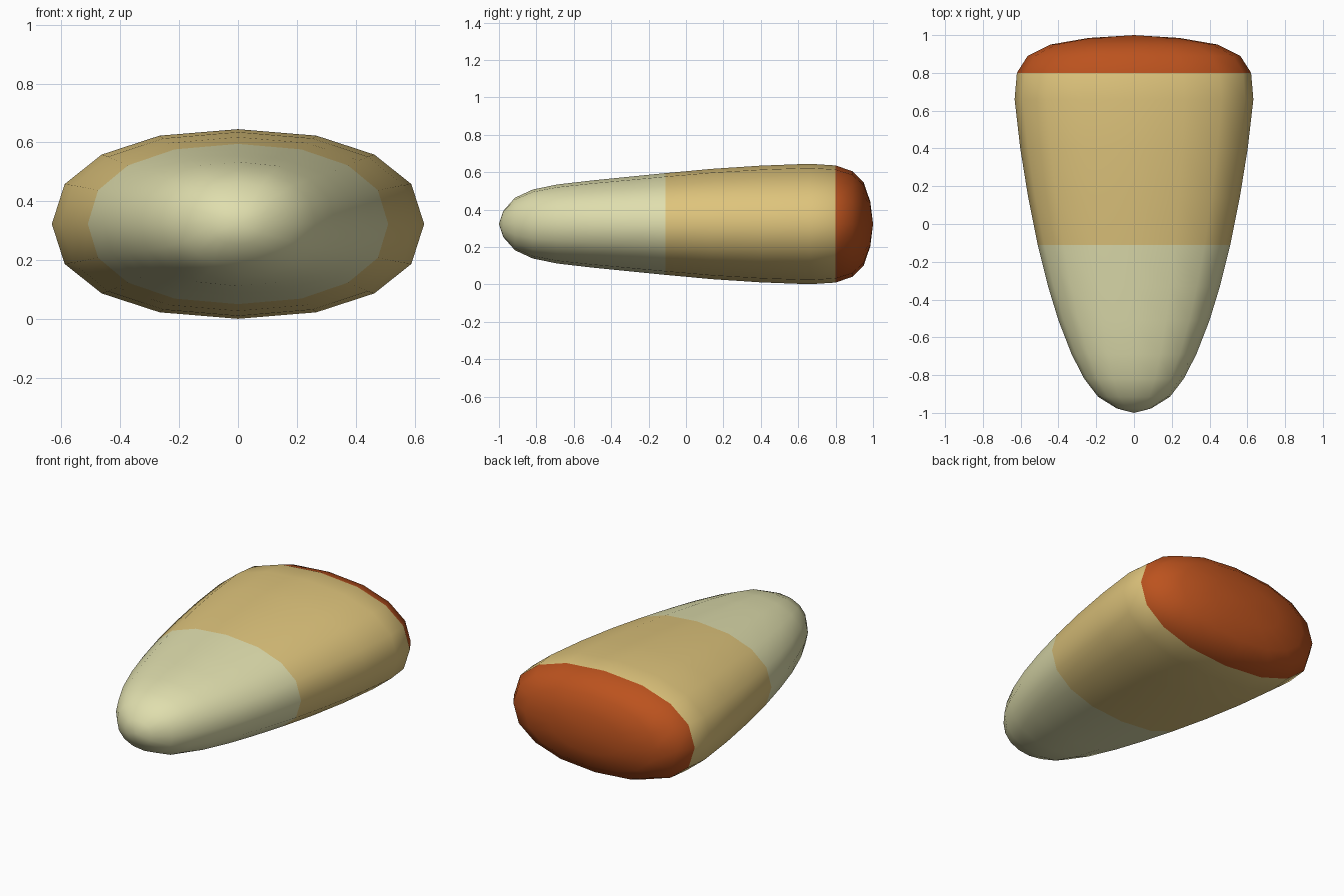
import bpy, bmesh
from math import sin, cos, pi, copysign

if "Cube" in bpy.data.objects:
    bpy.data.objects.remove(bpy.data.objects["Cube"])

SEGS = 16
CZ = 0.323
# Stations: y, half width, half height
NOSE = [(-0.977, 0.09, 0.07), (-0.915, 0.19, 0.14), (-0.82, 0.263, 0.184),
        (-0.69, 0.33, 0.211), (-0.51, 0.40, 0.232), (-0.33, 0.455, 0.25),
        (-0.11, 0.51, 0.272)]
MIDDLE = [(0.14, 0.56, 0.295), (0.40, 0.602, 0.312), (0.66, 0.632, 0.322),
          (0.80, 0.62, 0.313)]
CAP = [(0.89, 0.563, 0.282), (0.95, 0.443, 0.222), (0.985, 0.24, 0.12)]


def squash(v):
    # slightly squared ellipse
    return copysign(abs(v) ** 0.9, v) if abs(v) > 1e-6 else 0.0


def material(name, color):
    m = bpy.data.materials.new(name)
    m.diffuse_color = (*color, 1)
    m.use_nodes = True
    m.node_tree.nodes["Principled BSDF"].inputs["Base Color"].default_value = m.diffuse_color
    return m


bm = bmesh.new()
stations = NOSE + MIDDLE + CAP
rings = [[bm.verts.new((w * squash(cos(2 * pi * i / SEGS)), y,
                        CZ + h * squash(sin(2 * pi * i / SEGS))))
          for i in range(SEGS)] for y, w, h in stations]
tip = bm.verts.new((0, -1, CZ))
end = bm.verts.new((0, 1, CZ))


def face(verts, slot):
    f = bm.faces.new(verts)
    f.material_index = slot
    f.smooth = True


# Skin between rings, with a colour band per section
for k in range(len(rings) - 1):
    slot = 0 if k < len(NOSE) - 1 else 1 if k < len(NOSE + MIDDLE) - 1 else 2
    for i in range(SEGS):
        j = (i + 1) % SEGS
        face((rings[k][i], rings[k][j], rings[k + 1][j], rings[k + 1][i]), slot)

# Rounded ends
for i in range(SEGS):
    j = (i + 1) % SEGS
    face((tip, rings[0][j], rings[0][i]), 0)
    face((end, rings[-1][i], rings[-1][j]), 2)

bmesh.ops.recalc_face_normals(bm, faces=bm.faces)
mesh = bpy.data.meshes.new("tapered_kernel")
bm.to_mesh(mesh)
bm.free()
mesh.materials.append(material("pale_cream", (0.74, 0.73, 0.42)))
mesh.materials.append(material("golden_tan", (0.73, 0.55, 0.20)))
mesh.materials.append(material("burnt_orange", (0.50, 0.085, 0.013)))
bpy.context.collection.objects.link(bpy.data.objects.new("tapered_kernel", mesh))
